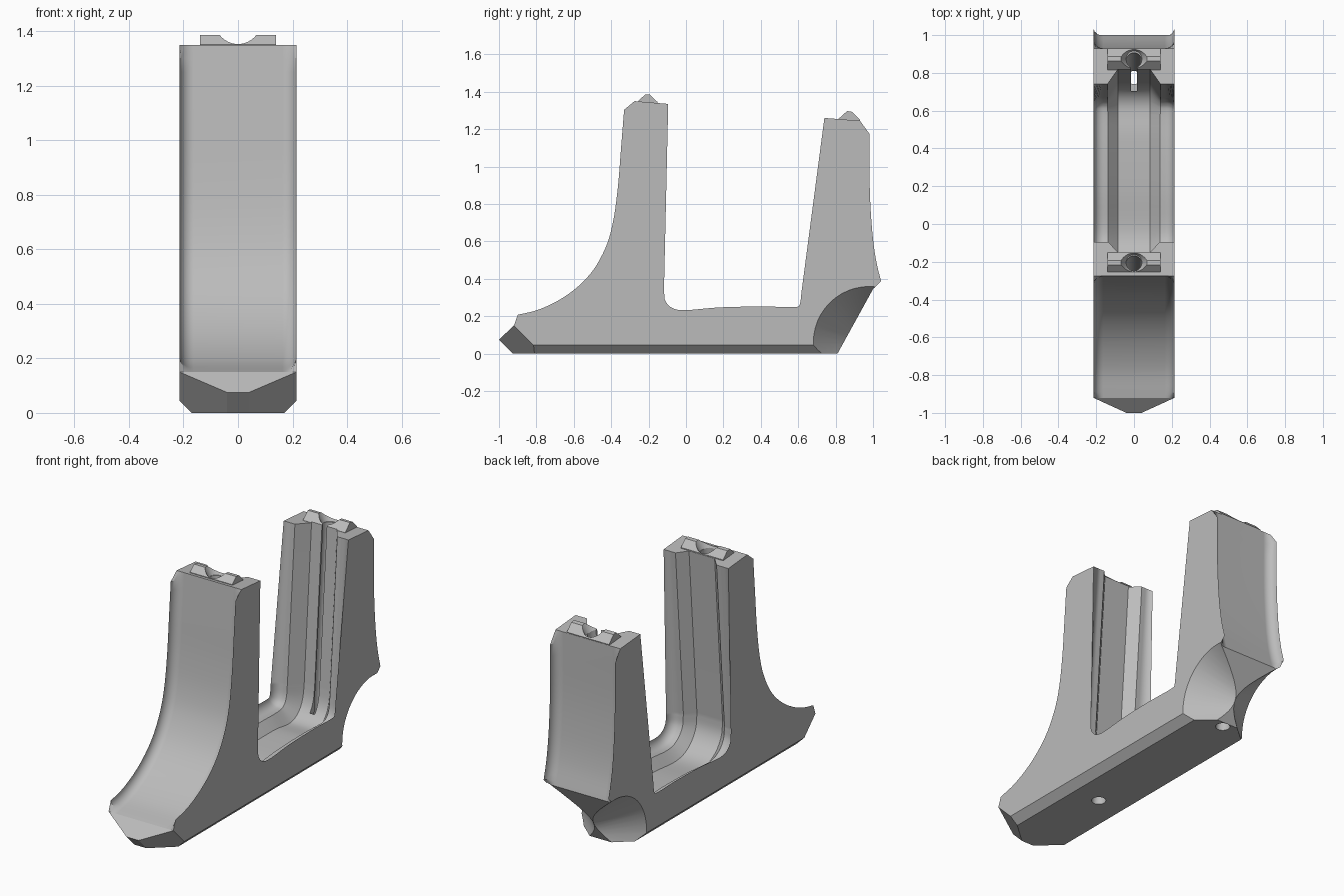
import bpy, bmesh, math
from mathutils import Vector

if "Cube" in bpy.data.objects:
    bpy.data.objects.remove(bpy.data.objects["Cube"])

HALF = 0.215  # half of the body width

grey = bpy.data.materials.new("plain grey")
grey.use_nodes = True
grey.diffuse_color = (0.5, 0.5, 0.5, 1)
grey.node_tree.nodes["Principled BSDF"].inputs["Base Color"].default_value = (0.5, 0.5, 0.5, 1)


def spline(points, steps=5):
    """Catmull-Rom curve through a few points."""
    p = [Vector(q) for q in points]
    p = [2 * p[0] - p[1]] + p + [2 * p[-1] - p[-2]]
    out = []
    for a, b, c, d in zip(p, p[1:], p[2:], p[3:]):
        for i in range(steps):
            t = i / steps
            out.append(0.5 * (2 * b + (c - a) * t + (2 * a - 5 * b + 4 * c - d) * t**2
                              + (3 * b - a - 3 * c + d) * t**3))
    return out + [p[-2]]


def finish(name, bm):
    bmesh.ops.recalc_face_normals(bm, faces=bm.faces)
    mesh = bpy.data.meshes.new(name)
    bm.to_mesh(mesh)
    bm.free()
    mesh.materials.append(grey)
    ob = bpy.data.objects.new(name, mesh)
    bpy.context.collection.objects.link(ob)
    return ob


def loft(sections):
    """Closed skin through rings of equal length."""
    bm = bmesh.new()
    rings = [[bm.verts.new(v) for v in s] for s in sections]
    n = len(rings[0])
    for a, b in zip(rings, rings[1:]):
        for i in range(n):
            bm.faces.new((a[i], a[(i + 1) % n], b[(i + 1) % n], b[i]))
    bm.faces.new(rings[0])
    bm.faces.new(rings[-1][::-1])
    return bm


def prism(profile, half):
    return loft([[(x, y, z) for y, z in profile] for x in (-half, half)])


def rod(start, end, r1, r2, sides=32):
    """Round cutter between two points."""
    start, end = Vector(start), Vector(end)
    turn = (end - start).to_track_quat('Z', 'Y')
    circle = [(math.cos(k * math.tau / sides), math.sin(k * math.tau / sides)) for k in range(sides)]
    return loft([[c + turn @ Vector((u * r, v * r, 0)) for u, v in circle]
                 for c, r in ((start, r1), (end, r2))])


def combine(body, bm, operation):
    tool = finish("cutter", bm)
    tool.hide_render = True
    mod = body.modifiers.new("cut", 'BOOLEAN')
    mod.operation, mod.solver, mod.object = operation, 'EXACT', tool
    bpy.context.view_layer.objects.active = body
    bpy.ops.object.modifier_apply(modifier=mod.name)
    bpy.data.objects.remove(tool)


# Side profile: three curved runs joined by straight ends
front_run = spline([(-0.92, 0.15), (-0.76, 0.19), (-0.6, 0.275), (-0.47, 0.395), (-0.385, 0.54),
                    (-0.34, 0.69), (-0.313, 0.88), (-0.295, 1.1), (-0.275, 1.35)])
corner_a = spline([(-0.17, 0.34), (-0.16, 0.265), (-0.11, 0.205), (-0.02, 0.18), (0.18, 0.195),
                   (0.4, 0.2), (0.58, 0.197), (0.635, 0.212), (0.66, 0.255), (0.67, 0.33)])
inner_run = [Vector((-0.095, 1.335))] + corner_a + [Vector((0.74, 1.26))]
rear_run = spline([(0.93, 1.245), (0.93, 0.9), (0.943, 0.66), (0.965, 0.49), (1.0, 0.345)])
runs = [front_run, inner_run, rear_run]
profile = [p for run in runs for p in run] + [Vector(p) for p in ((0.81, 0), (-0.925, 0), (-1, 0.075))]

# Body with rounded side edges and chamfered bottom edges
bm = prism(profile, HALF)
rounded_pairs, k = set(), 0
for run in runs:
    rounded_pairs.update((i, i + 1) for i in range(k, k + len(run) - 1))
    k += len(run)
n = len(profile)
bm.verts.index_update()
side_edges, bottom_edges = [], []
for e in bm.edges:
    a, b = sorted(v.index for v in e.verts)
    if a // n == b // n:
        if (a % n, b % n) in rounded_pairs:
            side_edges.append(e)
        elif max(v.co.z for v in e.verts) < 0.001:
            bottom_edges.append(e)
bmesh.ops.bevel(bm, geom=bottom_edges, offset=0.045, offset_type='OFFSET', segments=1,
                profile=0.5, affect='EDGES')
side_edges = [e for e in side_edges if e.is_valid]
bmesh.ops.bevel(bm, geom=side_edges, offset=0.052, offset_type='OFFSET', segments=6,
                profile=0.5, affect='EDGES')
body = finish("two_post_stand", bm)

# Ridge on top of each post
for ridge in ([(-0.255, 1.33), (-0.255, 1.352), (-0.217, 1.386), (-0.192, 1.384), (-0.152, 1.345), (-0.152, 1.32)],
              [(0.815, 1.23), (0.815, 1.255), (0.862, 1.297), (0.887, 1.293), (0.93, 1.25), (0.925, 1.23)]):
    combine(body, prism(ridge, 0.14), 'UNION')

# Channel along the inside of the U, with sloping walls
path = [Vector((-0.08, 1.535))] + corner_a + [Vector((0.755, 1.475))]
sections = []
for i, p in enumerate(path):
    t = (path[min(i + 1, len(path) - 1)] - path[max(i - 1, 0)]).normalized()
    if i in (0, 1):
        t = (path[1] - path[0]).normalized()
    if i >= len(path) - 2:
        t = (path[-1] - path[-2]).normalized()
    up = Vector((-t.y, t.x))
    depth = 0.055 + 0.025 * min(1, max(0, (p.x - 0.5) / 0.17))
    high, low = p + up * 0.02, p - up * depth
    sections.append([(-0.155, *high), (0.155, *high), (0.085, *low), (-0.085, *low)])
combine(body, loft(sections), 'DIFFERENCE')

# Long hole down each post, with a widened mouth
for low, high, mouth in (((0, -0.31, -0.05), (0, -0.2, 1.45), 1.335),
                         ((0, 0.766, -0.05), (0, 0.878, 1.4), 1.245)):
    combine(body, rod(low, high, 0.04, 0.04), 'DIFFERENCE')
    y = high[1]
    combine(body, rod((0, y - 0.004, mouth), (0, y, mouth + 0.08), 0.042, 0.085), 'DIFFERENCE')

# Slot from the rear hole into the channel
combine(body, prism([(0.70, 0.13), (0.78, 0.13), (0.878, 1.4), (0.798, 1.4)], 0.016), 'DIFFERENCE')

# Slanted front corners and scooped rear corners
for side in (1, -1):
    normal = Vector((side * 0.115, -0.13, -0.13)).normalized()
    start = Vector((side * 0.04, -1, 0.075))
    combine(body, rod(start, start + normal * 0.5, 0.9, 0.9, 4), 'DIFFERENCE')
    combine(body, rod((0, 0.98, 0.06), (side * 0.3, 0.98, 0.06), 0.12, 0.37, 48), 'DIFFERENCE')

# Smooth curves, sharp edges
bpy.ops.object.select_all(action='DESELECT')
body.select_set(True)
bpy.context.view_layer.objects.active = body
bpy.ops.object.shade_smooth_by_angle(angle=math.radians(28))
weighted = body.modifiers.new("even shading", 'WEIGHTED_NORMAL')
weighted.keep_sharp = True
